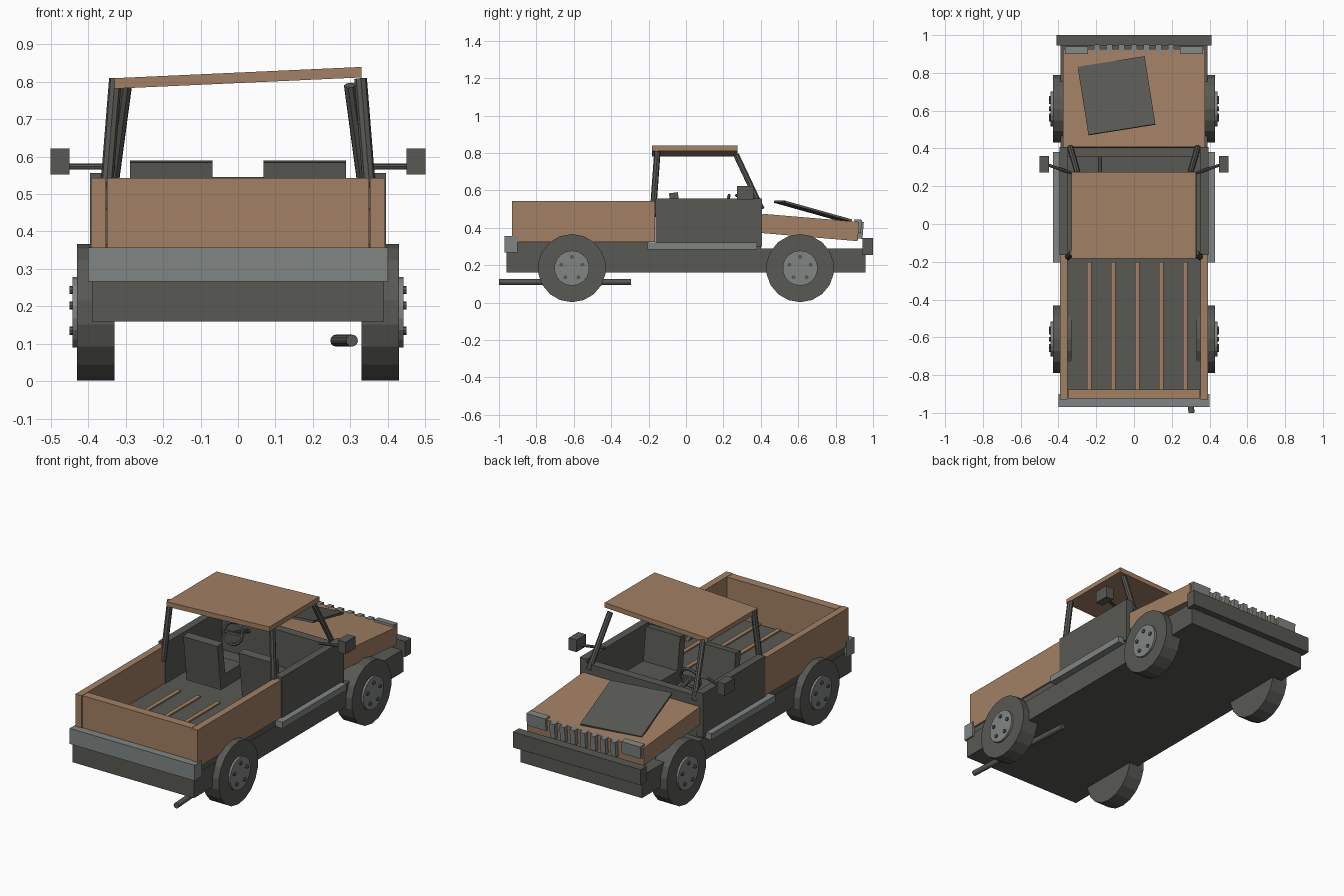
import bpy, bmesh, math
from mathutils import Vector, Matrix

if "Cube" in bpy.data.objects:
    bpy.data.objects.remove(bpy.data.objects["Cube"])


def material(name, rgb):
    m = bpy.data.materials.new(name)
    m.diffuse_color = (*rgb, 1)
    m.use_nodes = True
    m.node_tree.nodes["Principled BSDF"].inputs["Base Color"].default_value = m.diffuse_color
    return m


TAN = material("tan paint", (0.36, 0.215, 0.127))
DARK = material("dark grey", (0.098, 0.100, 0.088))
STEEL = material("light grey", (0.215, 0.235, 0.228))


def finish(name, bm, mat):
    me = bpy.data.meshes.new(name)
    bm.normal_update()
    bm.to_mesh(me)
    bm.free()
    me.materials.append(mat)
    ob = bpy.data.objects.new(name, me)
    bpy.context.collection.objects.link(ob)
    return ob


def box(name, mat, x, y, z, rot=(0, 0, 0)):
    """Box from (min, max) spans, turned about its own centre."""
    bm = bmesh.new()
    bmesh.ops.create_cube(bm, size=1)
    spans = (x, y, z)
    bmesh.ops.scale(bm, vec=[b - a for a, b in spans], verts=bm.verts)
    ob = finish(name, bm, mat)
    ob.location = [(a + b) / 2 for a, b in spans]
    ob.rotation_euler = [math.radians(a) for a in rot]
    return ob


def rod(name, mat, a, b, r, sides=10, spin=0):
    """Cylinder running from point a to point b."""
    a, b = Vector(a), Vector(b)
    bm = bmesh.new()
    bmesh.ops.create_cone(bm, cap_ends=True, segments=sides, radius1=r, radius2=r,
                          depth=(b - a).length, matrix=Matrix.Rotation(spin, 4, 'Z'))
    ob = finish(name, bm, mat)
    ob.location = (a + b) / 2
    ob.rotation_euler = (b - a).to_track_quat('Z', 'Y').to_euler()
    return ob


def side_span(s, a, b):
    return tuple(sorted((s * a, s * b)))


# Chassis, floor and bumpers
box("chassis", DARK, (-.39, .39), (-.96, .96), (.16, .29))
box("floor", DARK, (-.385, .385), (-.90, .40), (.29, .322))
box("front_bumper", DARK, (-.41, .41), (.945, 1.0), (.255, .345))
box("rear_bumper", STEEL, (-.40, .40), (-.97, -.90), (.267, .357))

# Cargo bed
box("tailgate", TAN, (-.35, .35), (-.925, -.875), (.32, .543))
for i in range(5):
    cx = -.237 + i * .127
    box("bed_slat", TAN, (cx - .012, cx + .012), (-.875, -.2), (.318, .330))

# Hood, tilted loose panel, headlights and grille
box("hood", TAN, (-.375, .375), (.403, .923), (.35, .453), (-4.8, 0, 0))
box("loose_hood_panel", DARK, (-.272, .087), (.490, .868), (.483, .495), (-15.5, 0, 9))
for i in range(7):
    cx = -.195 + i * .065
    box("grille_bar", STEEL, (cx - .016, cx + .016), (.905, .947), (.342, .432), (-4.8, 0, 0))

# Cab dashboard and roof
box("dashboard", DARK, (-.35, .35), (.355, .405), (.322, .53))
box("roof", TAN, (-.33, .33), (-.183, .275), (.796, .824), (0, -2.6, 0))

# Steering wheel, column and gear lever
bpy.ops.mesh.primitive_torus_add(major_segments=16, minor_segments=6, major_radius=.06,
                                 minor_radius=.009, location=(-.18, .215, .515),
                                 rotation=(math.radians(75), 0, 0))
wheel = bpy.context.object
wheel.name = "steering_wheel"
wheel.data.materials.append(DARK)
rod("steering_column", DARK, (-.18, .21, .517), (-.18, .37, .47), .012)
box("steering_spoke", DARK, (-.238, -.122), (.209, .221), (.508, .522))
rod("gear_lever", DARK, (0, .2, .32), (0, .16, .42), .008)

# Exhaust pipe
rod("exhaust", DARK, (.304, -1.0, .109), (.262, -.295, .109), .016, 12)

# Parts found on both sides
for s in (-1, 1):
    box("bed_side", TAN, side_span(s, .352, .392), (-.93, -.165), (.325, .543))
    box("door", DARK, side_span(s, .35, .395), (-.163, .407), (.30, .556))
    box("running_board", STEEL, side_span(s, .385, .43), (-.205, .38), (.285, .322))
    box("headlight", STEEL, side_span(s, .243, .365), (.898, .938), (.372, .444), (-4.8, 0, 0))

    # Seats
    box("seat_cushion", DARK, side_span(s, .068, .288), (-.06, .14), (.322, .40))
    box("seat_back", DARK, side_span(s, .068, .288), (-.075, -.027), (.32, .588), (7, 0, 0))

    # Roof pillars
    rod("rear_pillar", DARK, (s * .355, -.178, .46), (s * .327, -.153, .808), .017, 8)
    rod("front_pillar", DARK, (s * .337, .405, .50), (s * .298, .268, .79), .016, 8)

    # Mirrors
    box("mirror", DARK, side_span(s, .45, .50), (.272, .36), (.552, .622))
    rod("mirror_arm", DARK, (s * .33, .27, .573), (s * .455, .312, .573), .008, 8)

    # Wheels with hub plate and five bolts
    for y in (-.61, .61):
        z = .184
        rod("tyre", DARK, (s * .33, y, z), (s * .43, y, z), .182, 18)
        rod("hub", STEEL, (s * .42, y, z), (s * .442, y, z), .094, 18)
        for k in range(5):
            a = math.radians(90 + 72 * k)
            by, bz = y + .06 * math.cos(a), z + .06 * math.sin(a)
            rod("wheel_bolt", DARK, (s * .43, by, bz), (s * .449, by, bz), .011, 8)
